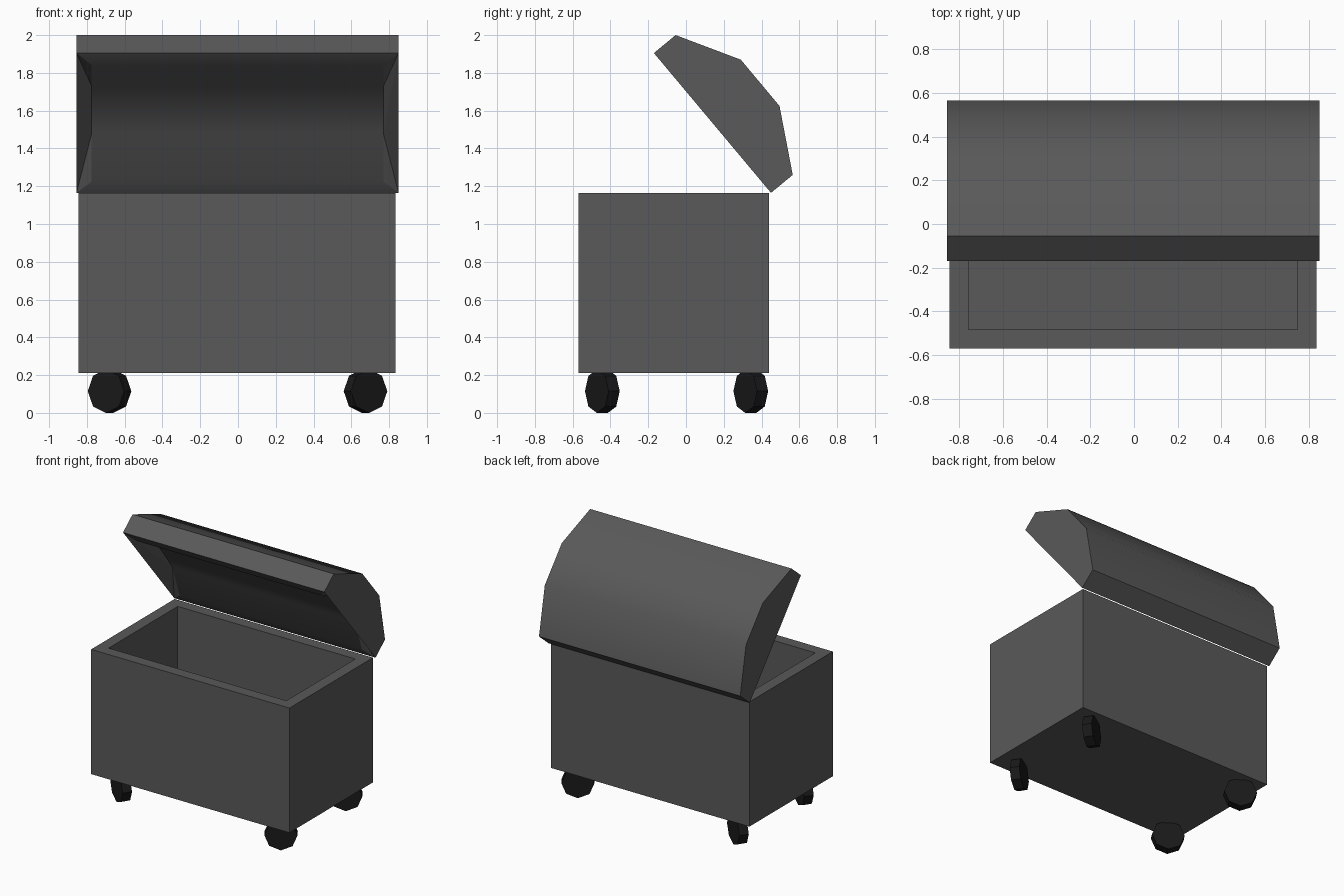
import bpy, bmesh, math
from mathutils import Matrix, Vector

if "Cube" in bpy.data.objects:
    bpy.data.objects.remove(bpy.data.objects["Cube"])


def material(name, v):
    m = bpy.data.materials.new(name)
    m.diffuse_color = (v, v, v, 1)
    m.use_nodes = True
    m.node_tree.nodes["Principled BSDF"].inputs["Base Color"].default_value = m.diffuse_color
    return m


DARK = material("dark_grey", 0.1)
BLACK = material("black", 0.01)


def finish(bm, name, mat):
    bmesh.ops.recalc_face_normals(bm, faces=bm.faces)
    mesh = bpy.data.meshes.new(name)
    bm.to_mesh(mesh)
    bm.free()
    mesh.materials.append(mat)
    ob = bpy.data.objects.new(name, mesh)
    bpy.context.collection.objects.link(ob)
    return ob


# Open box: cube with inset top pushed down
bm = bmesh.new()
bmesh.ops.create_cube(bm, size=1, matrix=Matrix.Translation((-0.005, -0.065, 0.6875))
                      @ Matrix.Diagonal((1.68, 1.01, 0.955, 1)))
top = max(bm.faces, key=lambda f: f.calc_center_median().z)
bmesh.ops.inset_region(bm, faces=[top], thickness=0.123)
new = bmesh.ops.extrude_face_region(bm, geom=[top])["geom"]
bmesh.ops.translate(bm, vec=(0, 0, -0.832),
                    verts=[g for g in new if isinstance(g, bmesh.types.BMVert)])
if top.is_valid:
    bmesh.ops.delete(bm, geom=[top], context='FACES_ONLY')
finish(bm, "box", DARK)

# Open lid: outer and inner (y, z) profiles, with slanted hollow ends
outer = [(-0.17, 1.905), (-0.055, 2.0), (0.29, 1.87), (0.495, 1.625), (0.565, 1.26), (0.45, 1.165)]
inner = [(-0.115, 1.84), (0.124, 1.73), (0.314, 1.478), (0.40, 1.225)]
bm = bmesh.new()
ends = []
for xo, xi in ((-0.855, -0.775), (0.85, 0.77)):
    o = [bm.verts.new((xo, y, z)) for y, z in outer]
    i = [bm.verts.new((xi, y, z)) for y, z in inner]
    ends.append(o + i[::-1])
    flat = [o, (o[0], i[0], i[1]), (o[0], i[1], i[2]), (o[0], i[2], o[5]), (i[2], i[3], o[5])]
    for f in flat:
        bm.faces.new(f)
a, b = ends
for k in range(len(a)):
    j = (k + 1) % len(a)
    bm.faces.new((a[k], a[j], b[j], b[k]))
lid = finish(bm, "lid", DARK)
bpy.context.view_layer.objects.active = lid
lid.select_set(True)
bpy.ops.object.shade_smooth_by_angle(angle=math.radians(36))
for p in lid.data.polygons:
    if abs(p.normal.x) > 0.1:
        p.use_smooth = False

# Eight-sided wheels, swivelled left and right
for side, x, turn in (("left", -0.68, -33), ("right", 0.675, 33)):
    for end, y in (("front", -0.443), ("back", 0.343)):
        bm = bmesh.new()
        bmesh.ops.create_cone(bm, cap_ends=True, segments=8, radius1=0.115, radius2=0.115, depth=0.07,
                              matrix=Matrix.Translation((x, y, 0.115))
                              @ Matrix.Rotation(math.radians(turn), 4, 'Z')
                              @ Matrix.Rotation(math.radians(90), 4, 'X'))
        finish(bm, f"{end}_{side}_wheel", BLACK)
